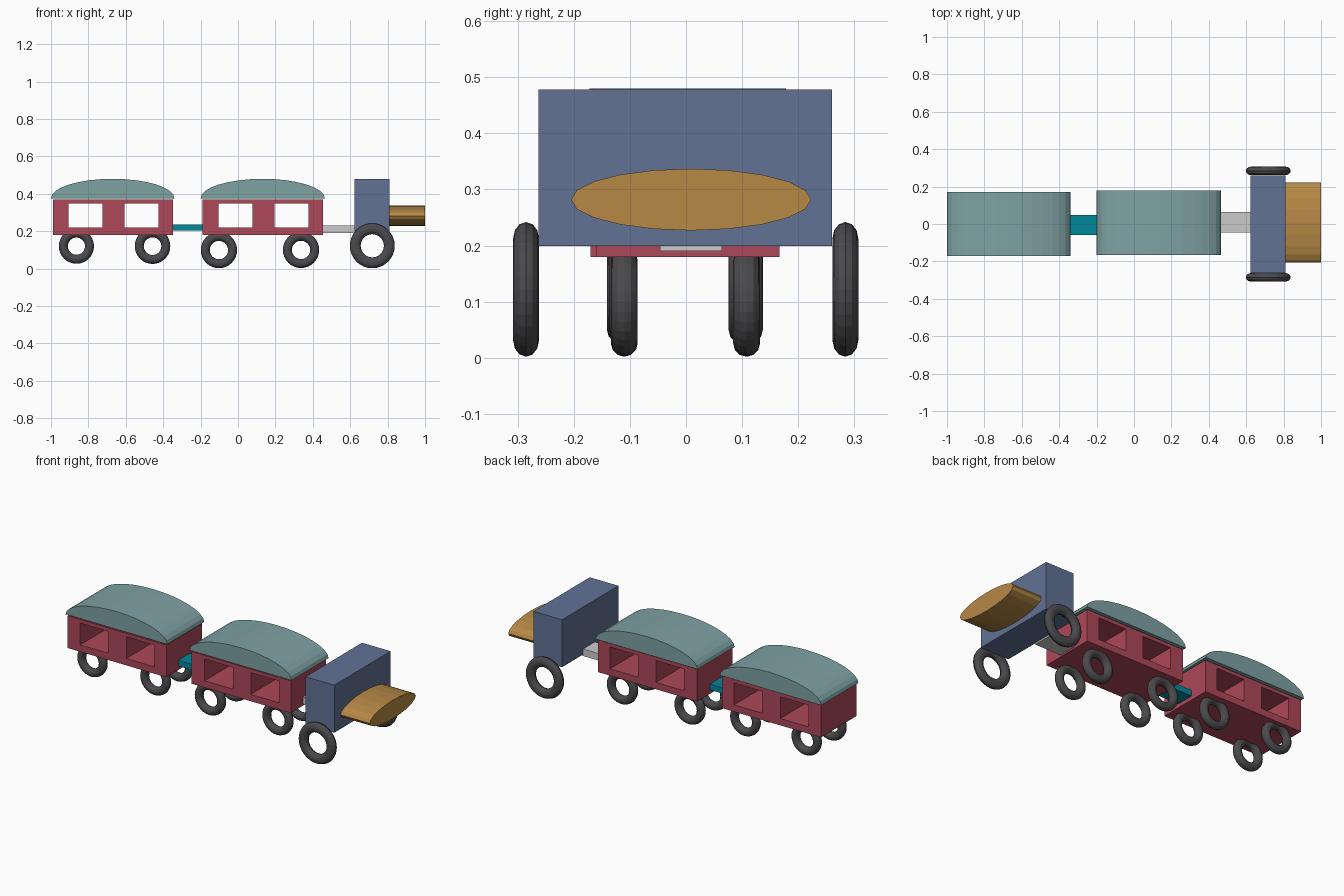
import bpy, bmesh, math

if "Cube" in bpy.data.objects:
    bpy.data.objects.remove(bpy.data.objects["Cube"])


def material(name, rgb):
    m = bpy.data.materials.new(name)
    m.diffuse_color = (*rgb, 1)
    m.use_nodes = True
    m.node_tree.nodes["Principled BSDF"].inputs["Base Color"].default_value = m.diffuse_color
    return m


RED = material("red", (0.42, 0.065, 0.10))
SAGE = material("sage", (0.21, 0.36, 0.37))
BLUE = material("blue", (0.12, 0.17, 0.30))
GOLD = material("ochre", (0.47, 0.25, 0.06))
TEAL = material("teal", (0.0, 0.25, 0.33))
TYRE = material("tyre", (0.07, 0.07, 0.075))


def finish(name, bm, mat):
    bmesh.ops.recalc_face_normals(bm, faces=bm.faces)
    me = bpy.data.meshes.new(name)
    bm.to_mesh(me)
    bm.free()
    ob = bpy.data.objects.new(name, me)
    bpy.context.collection.objects.link(ob)
    if mat:
        me.materials.append(mat)
    return ob


def extrude(bm, faces, vec):
    r = bmesh.ops.extrude_face_region(bm, geom=faces)
    bmesh.ops.translate(bm, vec=vec, verts=[v for v in r["geom"] if isinstance(v, bmesh.types.BMVert)])


def prism(name, points, vec, mat):
    bm = bmesh.new()
    f = bm.faces.new([bm.verts.new(p) for p in points])
    extrude(bm, [f], vec)
    return finish(name, bm, mat)


def box(name, x0, x1, y0, y1, z0, z1, mat=None):
    pts = [(x0, y0, z0), (x1, y0, z0), (x1, y0, z1), (x0, y0, z1)]
    return prism(name, pts, (0, y1 - y0, 0), mat)


def carriage_body(name, xs, zs, y0, y1):
    # wall grid with two window cells left open, extruded through the full width
    bm = bmesh.new()
    g = [[bm.verts.new((x, y0, z)) for z in zs] for x in xs]
    faces = [bm.faces.new((g[i][j], g[i + 1][j], g[i + 1][j + 1], g[i][j + 1]))
             for i in range(5) for j in range(3) if not (j == 1 and i in (1, 3))]
    extrude(bm, faces, (0, y1 - y0, 0))
    return finish(name, bm, RED)


def roof(name, x0, x1, y0, y1, z0, z1, n=16):
    cx, a = (x0 + x1) / 2, (x1 - x0) / 2
    pts = [(cx + a * math.cos(math.pi * i / n), y0, z0 + (z1 - z0) * math.sin(math.pi * i / n))
           for i in range(n + 1)]
    return prism(name, pts, (0, y1 - y0, 0), SAGE)


def wheel(name, x, y, z, major, minor, half_width):
    bpy.ops.mesh.primitive_torus_add(major_segments=32, minor_segments=12, major_radius=major,
                                     minor_radius=minor, location=(x, y, z),
                                     rotation=(math.pi / 2, 0, 0))
    ob = bpy.context.object
    ob.name = name
    ob.scale.z = half_width / minor
    ob.data.materials.append(TYRE)


# rear and front carriages
carriage_body("rear_carriage_body", (-0.99, -0.907, -0.725, -0.607, -0.425, -0.347),
              (0.18, 0.22, 0.348, 0.369), -0.17, 0.16)
carriage_body("front_carriage_body", (-0.19, -0.105, 0.078, 0.195, 0.377, 0.455),
              (0.18, 0.22, 0.348, 0.369), -0.16, 0.167)
roof("rear_carriage_roof", -1.0, -0.34, -0.172, 0.172, 0.376, 0.48)
roof("front_carriage_roof", -0.2, 0.464, -0.165, 0.178, 0.376, 0.48)

# carriage wheels
for name, x, z, major, y_near, y_far in (
        ("rear_carriage_back_wheel", -0.864, 0.12, 0.07, -0.117, 0.113),
        ("rear_carriage_front_wheel", -0.457, 0.12, 0.071, -0.112, 0.10),
        ("front_carriage_back_wheel", -0.102, 0.099, 0.073, -0.11, 0.108),
        ("front_carriage_front_wheel", 0.337, 0.10, 0.073, -0.11, 0.108)):
    wheel(name + "_near", x, y_near, z, major, 0.024, 0.024)
    wheel(name + "_far", x, y_far, z, major, 0.024, 0.024)

# couplings
box("carriage_coupling", -0.35, -0.187, -0.059, 0.049, 0.203, 0.237, TEAL)
box("engine_coupling", 0.453, 0.627, -0.046, 0.064, 0.19, 0.231)

# engine cab, flattened boiler and large wheels
box("engine_cab", 0.624, 0.81, -0.263, 0.26, 0.199, 0.478, BLUE)
boiler = [(0.81, 0.009 + 0.214 * math.cos(math.pi * i / 10), 0.282 + 0.055 * math.sin(math.pi * i / 10))
          for i in range(20)]
prism("engine_boiler", boiler, (0.19, 0, 0), GOLD)
for side, y in (("near", -0.285), ("far", 0.284)):
    wheel("engine_wheel_" + side, 0.718, y, 0.122, 0.091, 0.029, 0.023)
